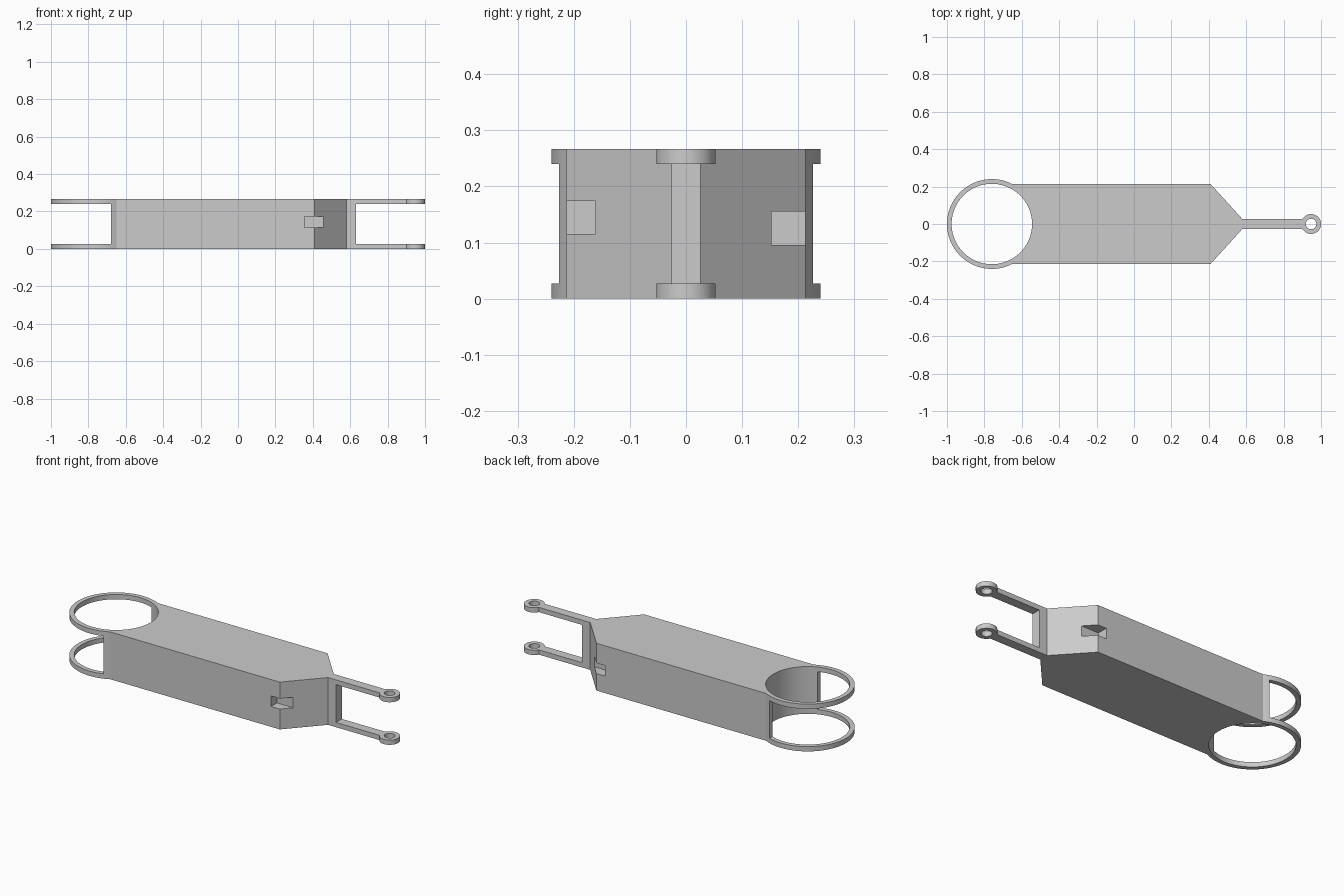
import bpy, bmesh, math

if "Cube" in bpy.data.objects:
    bpy.data.objects.remove(bpy.data.objects["Cube"])

HEIGHT, PLATE = 0.267, 0.027          # overall height, thickness of rings and prongs
HALF_W, ARM_W = 0.213, 0.026          # half widths of body and prongs
RING_X, RING_R, BORE_R = -0.76, 0.24, 0.215
EYE_X, EYE_R, EYE_BORE = 0.947, 0.053, 0.028

grey = bpy.data.materials.new("plain grey")
grey.diffuse_color = (0.6, 0.6, 0.6, 1)
grey.use_nodes = True
grey.node_tree.nodes["Principled BSDF"].inputs["Base Color"].default_value = grey.diffuse_color


def prism(name, outline, z0, z1):
    """Extrude a closed plan outline from z0 to z1."""
    bm = bmesh.new()
    face = bm.faces.new([bm.verts.new((x, y, z0)) for x, y in outline])
    ext = bmesh.ops.extrude_face_region(bm, geom=[face])
    verts = [g for g in ext["geom"] if isinstance(g, bmesh.types.BMVert)]
    bmesh.ops.translate(bm, verts=verts, vec=(0, 0, z1 - z0))
    bmesh.ops.recalc_face_normals(bm, faces=bm.faces)
    mesh = bpy.data.meshes.new(name)
    bm.to_mesh(mesh)
    bm.free()
    mesh.materials.append(grey)
    obj = bpy.data.objects.new(name, mesh)
    bpy.context.collection.objects.link(obj)
    return obj


def arc(cx, r, a0, a1, n):
    return [(cx + r * math.cos(a0 + (a1 - a0) * i / n),
             r * math.sin(a0 + (a1 - a0) * i / n)) for i in range(n + 1)]


def box(name, x0, x1, y0, y1, z0, z1):
    return prism(name, [(x0, y0), (x1, y0), (x1, y1), (x0, y1)], z0, z1)


def cylinder(name, cx, r, n):
    return prism(name, arc(cx, r, 0, 2 * math.pi, n)[:-1], -0.1, HEIGHT + 0.1)


# Whole plan outline: big ring, straight body, tapered nose, prong and eyelet
ring_a = math.asin(HALF_W / RING_R)
eye_a = math.pi - math.asin(ARM_W / EYE_R)
outline = arc(RING_X, RING_R, ring_a, 2 * math.pi - ring_a, 72)
outline += [(0.41, -HALF_W), (0.58, -ARM_W)]
outline += arc(EYE_X, EYE_R, -eye_a, eye_a, 40)
outline += [(0.58, ARM_W), (0.41, HALF_W)]
arm = prism("link_arm", outline, 0, HEIGHT)

# Bores, the gaps between upper and lower plates, and the two side notches
cutters = [
    cylinder("ring_bore", RING_X, BORE_R, 96),
    cylinder("eyelet_bore", EYE_X, EYE_BORE, 40),
    box("ring_gap", -1.2, -0.68, -0.4, 0.4, PLATE, HEIGHT - PLATE),
    box("prong_gap", 0.63, 1.2, -0.2, 0.2, PLATE, HEIGHT - PLATE),
    box("front_notch", 0.356, 0.56, -0.4, -0.161, 0.115, 0.174),
    box("back_notch", 0.356, 0.56, 0.152, 0.4, 0.096, 0.155),
]
for c in cutters:
    c.hide_render = True
    mod = arm.modifiers.new(c.name, 'BOOLEAN')
    mod.operation, mod.solver, mod.object = 'DIFFERENCE', 'EXACT', c

# Bake the cuts and remove the cutters
bpy.context.view_layer.update()
baked = bpy.data.meshes.new_from_object(
    arm.evaluated_get(bpy.context.evaluated_depsgraph_get()))
arm.modifiers.clear()
arm.data = baked
for c in cutters:
    bpy.data.objects.remove(c)

# Smooth round walls, keep hard edges
bpy.ops.object.select_all(action='DESELECT')
arm.select_set(True)
bpy.context.view_layer.objects.active = arm
bpy.ops.object.shade_smooth_by_angle(angle=math.radians(20))
